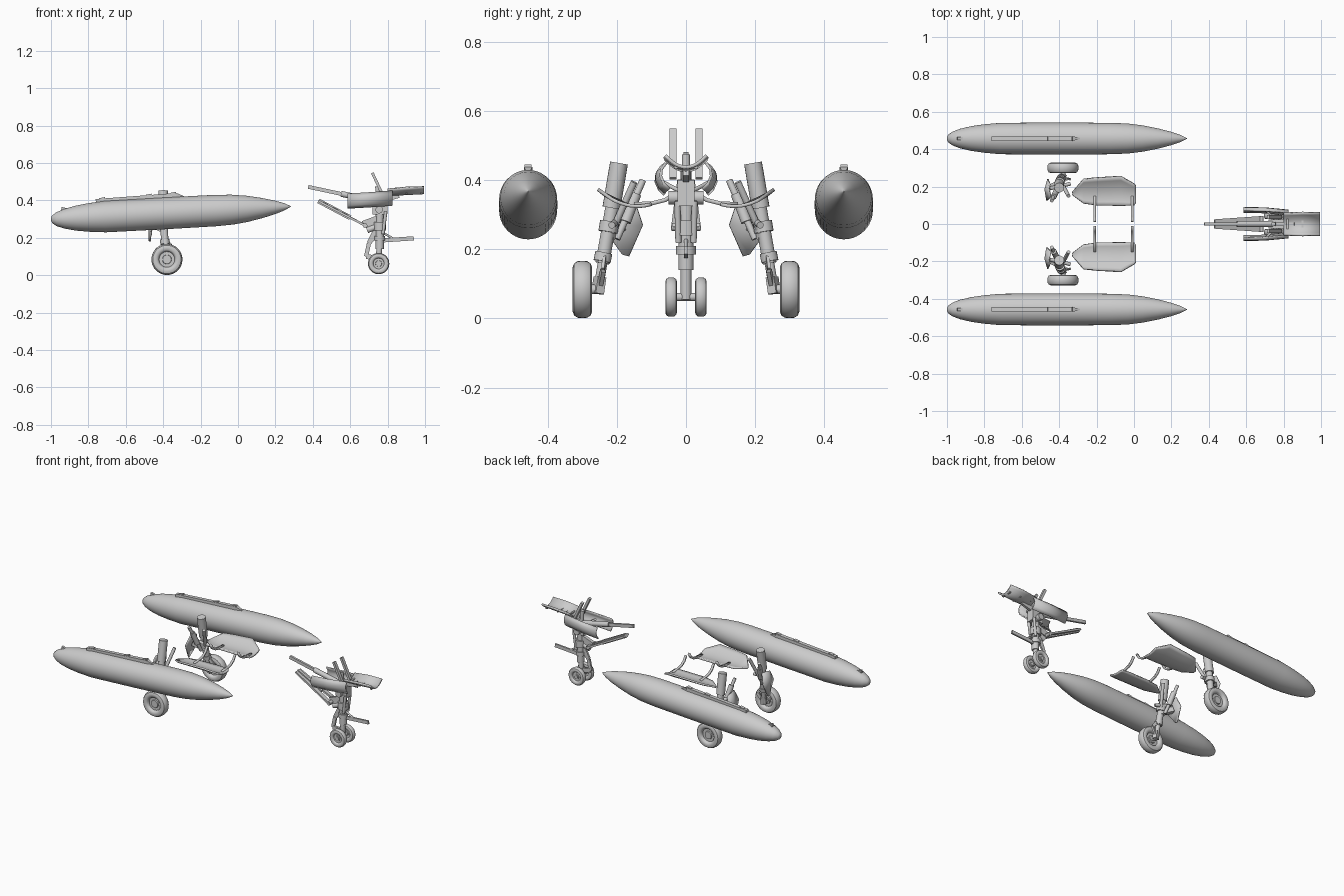
import bpy, math
from mathutils import Vector

if "Cube" in bpy.data.objects:
    bpy.data.objects.remove(bpy.data.objects["Cube"], do_unlink=True)

grey = bpy.data.materials.new("plain_grey")
grey.use_nodes = True
grey.diffuse_color = (0.6, 0.6, 0.6, 1)
grey.node_tree.nodes["Principled BSDF"].inputs["Base Color"].default_value = (0.6, 0.6, 0.6, 1)


def make(name, verts, faces, angle=35):
    me = bpy.data.meshes.new(name)
    me.from_pydata([tuple(v) for v in verts], [], faces)
    me.materials.append(grey)
    ob = bpy.data.objects.new(name, me)
    bpy.context.collection.objects.link(ob)
    bpy.ops.object.select_all(action='DESELECT')
    ob.select_set(True)
    bpy.context.view_layer.objects.active = ob
    bpy.ops.object.mode_set(mode='EDIT')
    bpy.ops.mesh.select_all(action='SELECT')
    bpy.ops.mesh.normals_make_consistent(inside=False)
    bpy.ops.object.mode_set(mode='OBJECT')
    bpy.ops.object.shade_smooth_by_angle(angle=math.radians(angle))
    return ob


def lathe(name, start, direction, profile, segs=24):
    """Turn (distance, radius) pairs about an axis, with closed ends."""
    q = Vector(direction).to_track_quat('Z', 'Y')
    verts = [Vector(start) + q @ Vector((r * math.cos(a), r * math.sin(a), d))
             for d, r in profile
             for a in (2 * math.pi * k / segs for k in range(segs))]
    faces = [(i * segs + k, i * segs + (k + 1) % segs,
              (i + 1) * segs + (k + 1) % segs, (i + 1) * segs + k)
             for i in range(len(profile) - 1) for k in range(segs)]
    n = len(profile) - 1
    faces += [tuple(range(segs)), tuple(range(n * segs, (n + 1) * segs))]
    return make(name, verts, faces)


def rod(name, p, q, r, segs=14):
    d = Vector(q) - Vector(p)
    return lathe(name, p, d, [(0, r), (d.length, r)], segs)


def bar(name, p, q, wide, high, taper=1):
    """Box beam between two points."""
    p, q = Vector(p), Vector(q)
    rot = (q - p).to_track_quat('Z', 'Y')
    corners = ((-1, -1), (1, -1), (1, 1), (-1, 1))
    verts = [c + rot @ Vector((x * high / 2 * t, y * wide / 2 * t, 0))
             for c, t in ((p, 1), (q, taper)) for x, y in corners]
    faces = [(0, 1, 2, 3), (4, 5, 6, 7)]
    faces += [(i, (i + 1) % 4, 4 + (i + 1) % 4, 4 + i) for i in range(4)]
    return make(name, verts, faces)


def sheet(name, rows, thick):
    """Thin skin through a grid of points."""
    n = len(rows[0])
    faces = [(i * n + k, i * n + k + 1, (i + 1) * n + k + 1, (i + 1) * n + k)
             for i in range(len(rows) - 1) for k in range(n - 1)]
    ob = make(name, [v for row in rows for v in row], faces)
    m = ob.modifiers.new("thickness", 'SOLIDIFY')
    m.thickness, m.offset = thick, 0
    return ob


def wheel(name, centre, radius, width):
    h = width / 2
    rim = [(-0.6, 0.2), (-0.6, 0.28), (-0.35, 0.3), (-0.35, 0.5), (-0.75, 0.54),
           (-0.95, 0.62), (-1, 0.78), (-0.85, 0.91), (-0.5, 0.985), (0, 1)]
    prof = rim + [(-d, r) for d, r in reversed(rim[:-1])]
    lathe(name, centre, (0, 1, 0), [(d * h, r * radius) for d, r in prof], 36)


# Tank outline: length along the axis, radius
TANK = [(0, .006), (.006, .02), (.03, .037), (.07, .052), (.13, .066), (.2, .076),
        (.29, .084), (.6, .085), (.88, .084), (.97, .08), (1.05, .07),
        (1.13, .054), (1.2, .036), (1.25, .019), (1.285, .001)]

for s, side in ((-1, "front"), (1, "back")):
    def at(x, y, z):
        return Vector((x, s * y, z))

    # Fuel tank with pylon, lugs and tail fin
    ty = .457
    lathe(side + "_tank", at(-1, ty, .297), (1, 0, .055), TANK, 40)
    bar(side + "_pylon", at(-.76, ty, .392), at(-.33, ty, .424), .03, .024)
    bar(side + "_pylon_nose", at(-.33, ty, .424), at(-.29, ty, .418), .03, .024, .3)
    for x in (-.74, -.49, -.36):
        bar(side + "_pylon_lug", at(x, ty, .412 + .075 * (x + .6)),
            at(x + .03, ty, .418 + .075 * (x + .6)), .02, .02)
    bar(side + "_tail_fin", at(-.945, ty, .35), at(-.89, ty, .345), .03, .018, .4)

    # Main wheel and leg
    wheel(side + "_main_wheel", at(-.38, .3, .084), .083, .056)
    rod(side + "_axle", at(-.38, .245, .084), at(-.38, .315, .084), .014)
    rod(side + "_leg_top", at(-.4, .194, .45), at(-.4, .216, .32), .026, 20)
    rod(side + "_leg_middle", at(-.4, .212, .33), at(-.39, .242, .16), .02, 20)
    rod(side + "_leg_collar", at(-.397, .221, .28), at(-.395, .226, .25), .028, 16)
    rod(side + "_leg_lower_collar", at(-.392, .238, .19), at(-.39, .243, .165), .025, 16)
    rod(side + "_leg_piston", at(-.39, .24, .17), at(-.38, .256, .075), .014, 16)
    bar(side + "_axle_block", at(-.383, .249, .12), at(-.38, .256, .072), .026, .034)

    # Braces and folding links
    rod(side + "_side_brace", at(-.44, .125, .4), at(-.405, .2, .23), .01)
    rod(side + "_rear_brace", at(-.35, .15, .395), at(-.385, .215, .25), .01)
    rod(side + "_brace_cylinder", at(-.43, .145, .36), at(-.415, .175, .28), .016)
    rod(side + "_cross_pin", at(-.45, .19, .29), at(-.34, .215, .27), .01)
    bar(side + "_upper_link", at(-.39, .235, .19), at(-.345, .24, .14), .024, .012, .7)
    bar(side + "_lower_link", at(-.345, .24, .14), at(-.38, .25, .09), .018, .012)
    bar(side + "_leg_bracket", at(-.46, .19, .27), at(-.39, .225, .24), .03, .03)

    # Small leg door
    sheet(side + "_leg_door",
          [[at(-.445, .145, .33), at(-.465, .125, .27), at(-.47, .165, .18)],
           [at(-.455, .19, .33), at(-.475, .185, .27), at(-.475, .185, .185)],
           [at(-.45, .215, .32), at(-.46, .24, .26), at(-.465, .205, .215)]], .008)
    bar(side + "_door_stay", at(-.465, .2, .26), at(-.4, .225, .25), .014, .014)

    # Curved wheel bay door with hinge arms
    rows = []
    for x, y0, y1 in ((-.33, .155, .17), (-.27, .11, .24), (-.2, .1, .247),
                      (-.07, .098, .255), (0, .1, .215), (.01, .11, .205)):
        ys = [y0 + (y1 - y0) * k / 8 for k in range(9)]
        rows.append([at(x, y, .325 + 3.7 * (y - .14) ** 2) for y in ys])
    sheet(side + "_bay_door", rows, .01)
    for x in (-.21, -.01):
        path = [(.15, .331), (.1, .333), (.06, .343), (.035, .36), (.015, .39)]
        sheet(side + "_hinge_arm",
              [[at(x + dx, y, z) for y, z in path] for dx in (-.006, .006)], .012)

    # Nose wheel, bay side door and side bars
    wheel(side + "_nose_wheel", at(.752, .043, .062), .057, .034)
    arc = [(.06, .0), (.076, .016), (.085, .038), (.083, .058), (.07, .076)]
    sheet(side + "_nose_side_door",
          [[at(x, y + dy, z + z0) for y, z in arc]
           for x, z0, dy in ((.585, .358, .002), (.7, .365, 0), (.825, .374, -.012))], .008)
    bar(side + "_nose_guide_bar", at(.718, .038, .547), at(.785, .038, .405), .015, .02)
    rod(side + "_nose_door_stay", at(.7, .078, .4), at(.76, .02, .37), .006)
    bar(side + "_drag_brace_side", at(.43, .012, .397), at(.69, .03, .26), .012, .026)
    rod(side + "_nose_trunnion", at(.755, .02, .35), at(.755, .05, .35), .02)
    rod(side + "_nose_jack", at(.79, .025, .34), at(.775, .022, .22), .009)

# Nose leg
rod("nose_axle", (.752, -.058, .062), (.752, .058, .062), .012)
rod("nose_piston", (.752, 0, .055), (.758, 0, .2), .016, 18)
rod("nose_cylinder", (.758, 0, .14), (.758, 0, .36), .022, 20)
rod("nose_lower_collar", (.757, 0, .185), (.757, 0, .21), .029, 18)
rod("nose_upper_collar", (.758, 0, .24), (.758, 0, .285), .032, 18)
bar("nose_head", (.76, 0, .325), (.758, 0, .4), .08, .05)
rod("nose_head_post", (.75, 0, .39), (.745, 0, .475), .012)
bar("nose_upper_link", (.742, 0, .24), (.7, 0, .17), .036, .014, .7)
bar("nose_lower_link", (.685, 0, .1), (.748, 0, .09), .026, .014)
bar("nose_middle_link", (.7, 0, .17), (.685, 0, .1), .022, .012)
rod("nose_steering_jack", (.69, 0, .24), (.745, 0, .26), .016)
bar("tow_bar", (.76, 0, .185), (.94, 0, .197), .022, .011)
rod("tow_bar_stay", (.76, 0, .235), (.84, 0, .19), .006)

# Drag brace and retraction rod
bar("drag_brace", (.43, 0, .397), (.6, 0, .307), .026, .018)
rod("drag_brace_cross_pin", (.68, -.04, .265), (.68, .04, .265), .012)
bar("drag_brace_link", (.67, 0, .27), (.75, 0, .3), .04, .022)
bar("retraction_rod", (.375, 0, .472), (.62, 0, .42), .02, .014)
rod("retraction_cylinder", (.55, 0, .435), (.74, 0, .395), .016)

# Trough-shaped nose bay door
rows = []
for x, z0, half in ((.8, .418, .058), (.9, .423, .062), (.995, .428, .06)):
    ys = [half * k / 6 for k in range(-6, 7)]
    rows.append([(x, y, z0 + .01 + 9.5 * y * y) for y in ys])
sheet("nose_bay_door", rows, .01)
bar("nose_door_arm", (.76, 0, .4), (.86, 0, .428), .03, .016)
for x in (.82, .9, .98):
    bar("nose_door_rib", (x, -.035, .438), (x, .035, .438), .008, .01)
